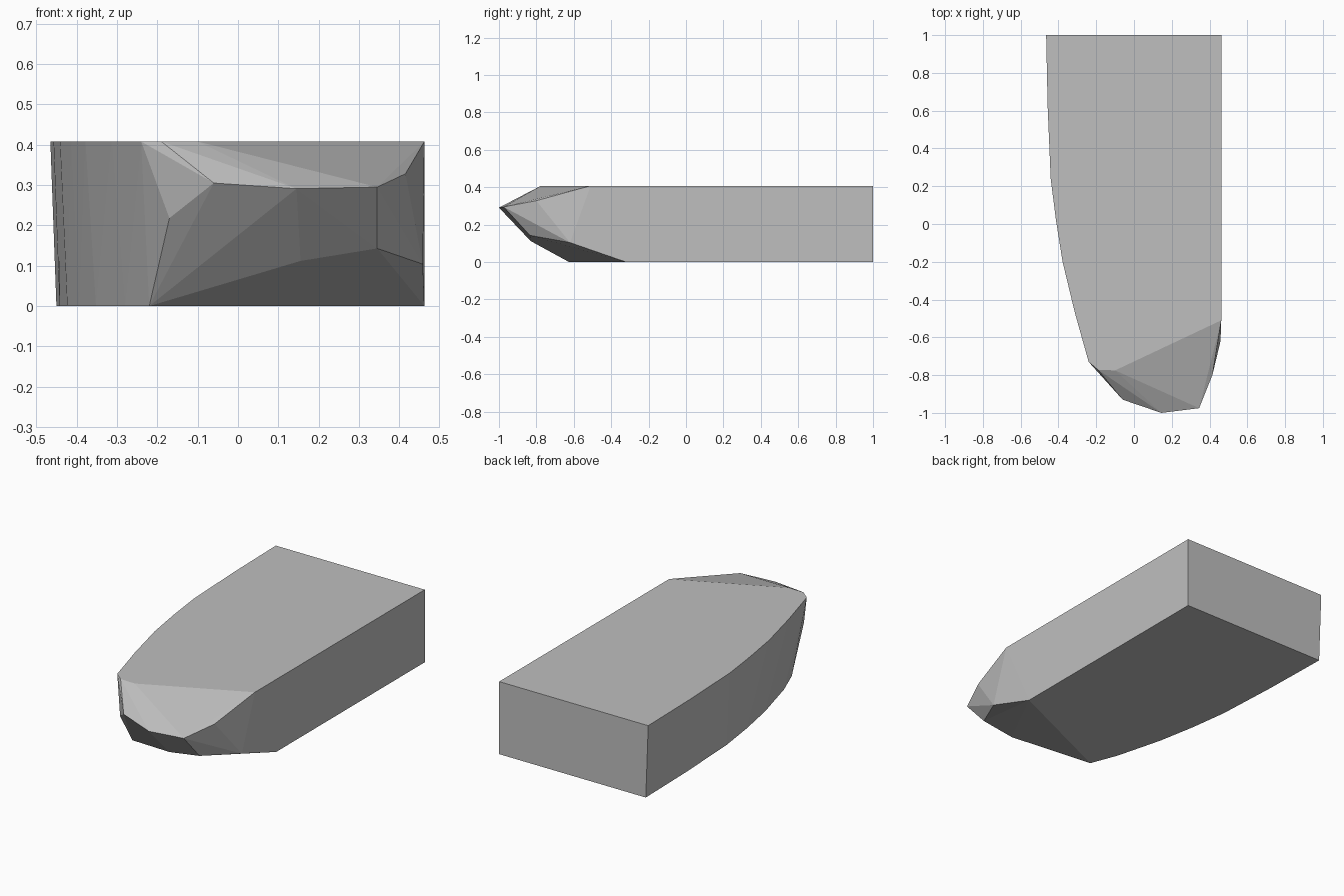
import bpy, bmesh, math

if "Cube" in bpy.data.objects:
    bpy.data.objects.remove(bpy.data.objects["Cube"])

H = 0.408  # hull height

# curved left side: (y, x at top, x at bottom)
side = [(1.0, -0.465, -0.45), (0.62, -0.457, -0.442), (0.24, -0.441, -0.423),
        (0.02, -0.413, -0.393), (-0.2, -0.378, -0.352), (-0.47, -0.313, -0.28)]
pts = []
for y, top_x, bottom_x in side:
    pts += [(top_x, y, H), (bottom_x, y, 0)]

# flat right side and stern corners
pts += [(0.462, 1, H), (0.462, 1, 0), (0.462, -0.51, H), (0.462, -0.32, 0)]
# front edge of the deck and of the base
pts += [(-0.24, -0.73, H), (-0.19, -0.772, H), (-0.10, -0.775, H), (-0.22, -0.625, 0)]
# faceted nose: upper rim, then lower rim
pts += [(-0.17, -0.805, 0.218), (-0.06, -0.93, 0.305), (0.145, -1, 0.291),
        (0.345, -0.975, 0.295), (0.415, -0.8, 0.328)]
pts += [(0.155, -0.83, 0.112), (0.345, -0.835, 0.143), (0.458, -0.62, 0.104)]

# skin the points as one convex faceted block
bm = bmesh.new()
for p in pts:
    bm.verts.new(p)
res = bmesh.ops.convex_hull(bm, input=bm.verts[:])
loose = [v for v in bm.verts if not v.link_faces]
bmesh.ops.delete(bm, geom=loose, context='VERTS')
bmesh.ops.dissolve_limit(bm, angle_limit=math.radians(0.5), verts=bm.verts[:], edges=bm.edges[:])
bmesh.ops.recalc_face_normals(bm, faces=bm.faces[:])

mesh = bpy.data.meshes.new("faceted_block")
bm.to_mesh(mesh)
bm.free()
block = bpy.data.objects.new("faceted_block", mesh)
bpy.context.collection.objects.link(block)

grey = bpy.data.materials.new("light_grey")
grey.diffuse_color = (0.52, 0.52, 0.52, 1)
grey.use_nodes = True
grey.node_tree.nodes["Principled BSDF"].inputs["Base Color"].default_value = grey.diffuse_color
mesh.materials.append(grey)
